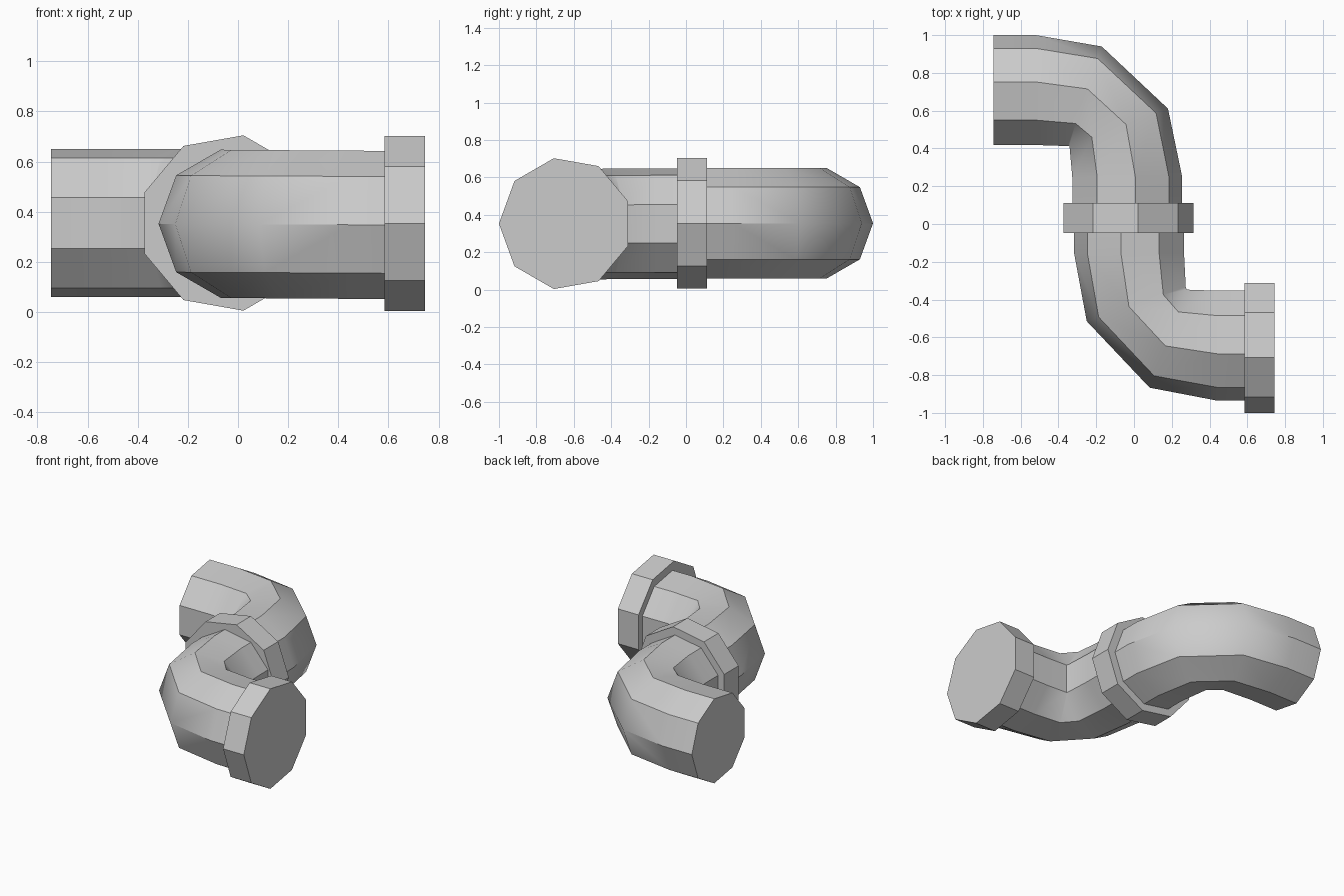
import bpy, bmesh
from math import cos, sin, radians, tau

if "Cube" in bpy.data.objects:
    bpy.data.objects.remove(bpy.data.objects["Cube"])

SIDES = 9


def ring_tube(name, rings):
    """Capped nine-sided tube; each ring is (x, y, z, outward angle, in-plane radius, height radius)."""
    bm = bmesh.new()
    loops = []
    for x, y, z, deg, r, rz in rings:
        nx, ny = cos(radians(deg)), sin(radians(deg))
        loops.append([bm.verts.new((x + nx * r * cos(tau * k / SIDES),
                                    y + ny * r * cos(tau * k / SIDES),
                                    z + rz * sin(tau * k / SIDES))) for k in range(SIDES)])
    for a, b in zip(loops, loops[1:]):
        for k in range(SIDES):
            j = (k + 1) % SIDES
            bm.faces.new((a[k], a[j], b[j], b[k]))
    bm.faces.new(loops[0])
    bm.faces.new(loops[-1])
    bmesh.ops.recalc_face_normals(bm, faces=bm.faces)
    mesh = bpy.data.meshes.new(name)
    bm.to_mesh(mesh)
    bm.free()
    obj = bpy.data.objects.new(name, mesh)
    bpy.context.collection.objects.link(obj)
    bpy.ops.object.select_all(action='DESELECT')
    obj.select_set(True)
    bpy.context.view_layer.objects.active = obj
    bpy.ops.object.shade_smooth_by_angle(angle=radians(38))
    return obj


R, C = 0.30, 0.355   # pipe and collar radii

# Rear elbow: from the open left end round to the middle collar
ring_tube("rear_elbow", [
    (-0.745, 0.70, 0.355, 90, R, R),
    (-0.52, 0.70, 0.355, 90, R, R),
    (-0.263, 0.668, 0.355, 71.2, 0.287, R),
    (-0.089, 0.51, 0.355, 20.5, 0.287, R),
    (-0.045, 0.25, 0.355, 0, R, R),
    (-0.045, 0.03, 0.355, 0, R, R)])

# Front elbow: from the middle collar round to the right collar
ring_tube("front_elbow", [
    (-0.017, 0.03, 0.352, 180, R, R),
    (-0.017, -0.155, 0.352, 180, R, R),
    (0.02, -0.421, 0.351, 199.1, 0.286, R),
    (0.184, -0.599, 0.350, 249.3, 0.286, R),
    (0.44, -0.635, 0.348, 270, R, R),
    (0.66, -0.635, 0.347, 270, R, R)])

# Collars
ring_tube("middle_collar", [(-0.04, y, 0.355, 0, C, C) for y in (-0.047, 0.112)])
ring_tube("end_collar", [(x, -0.645, 0.353, 270, C, C) for x in (0.585, 0.745)])
